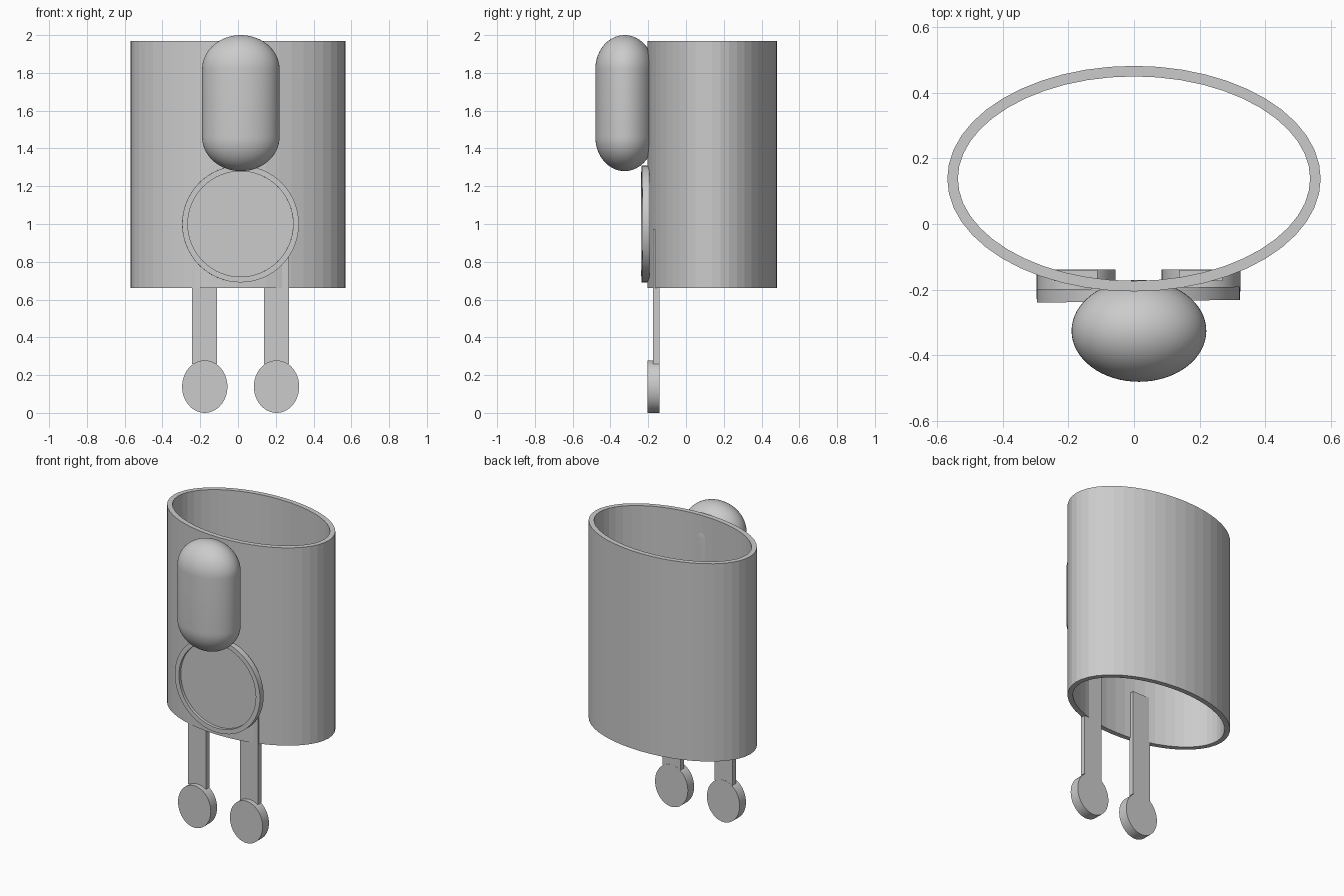
import bpy, bmesh, math
from mathutils import Matrix

if "Cube" in bpy.data.objects:
    bpy.data.objects.remove(bpy.data.objects["Cube"])


def finish(bm, name, smooth=True):
    bmesh.ops.recalc_face_normals(bm, faces=bm.faces)
    mesh = bpy.data.meshes.new(name)
    bm.to_mesh(mesh)
    bm.free()
    obj = bpy.data.objects.new(name, mesh)
    bpy.context.collection.objects.link(obj)
    if smooth:
        bpy.ops.object.select_all(action='DESELECT')
        obj.select_set(True)
        bpy.context.view_layer.objects.active = obj
        bpy.ops.object.shade_smooth_by_angle(angle=math.radians(30))
    return obj


def cylinder(rx, ry, depth, sides, caps=True):
    bm = bmesh.new()
    bmesh.ops.create_cone(bm, cap_ends=caps, segments=sides,
                          radius1=1, radius2=1, depth=depth)
    bmesh.ops.scale(bm, vec=(rx, ry, 1), verts=bm.verts)
    return bm


def box(name, lo, hi):
    bm = bmesh.new()
    bmesh.ops.create_cube(bm, size=1)
    bmesh.ops.scale(bm, vec=[b - a for a, b in zip(lo, hi)], verts=bm.verts)
    bmesh.ops.translate(bm, vec=[(a + b) / 2 for a, b in zip(lo, hi)], verts=bm.verts)
    return finish(bm, name, smooth=False)


FACE_FRONT = Matrix.Rotation(math.pi / 2, 4, 'X')   # local +z becomes -y

# Open oval tube with an even wall
tube = finish(cylinder(0.568, 0.343, 1.31, 48, caps=False), "oval_tube", smooth=False)
tube.location = (0, 0.138, 1.315)
wall = tube.modifiers.new("wall", 'SOLIDIFY')
wall.thickness = 0.032
wall.offset = -1
wall.use_even_offset = True

# Capsule on the front: half-profile spun round z, then squashed to an oval
bm = bmesh.new()
arc = [math.radians(90 - 6 * i) for i in range(16)]
top = [(math.cos(a), 1.82 + 0.18 * math.sin(a)) for a in arc]
bottom = [(r, 3.28 - z) for r, z in reversed(top)]
verts = [bm.verts.new((r, 0, z)) for r, z in top + bottom]
edges = [bm.edges.new(pair) for pair in zip(verts, verts[1:])]
bmesh.ops.spin(bm, geom=verts + edges, axis=(0, 0, 1), cent=(0, 0, 0),
               angle=2 * math.pi, steps=64, use_duplicate=False)
bmesh.ops.remove_doubles(bm, verts=bm.verts, dist=0.0005)
bmesh.ops.scale(bm, vec=(0.205, 0.155, 1), verts=bm.verts)
finish(bm, "front_capsule").location = (0.015, -0.325, 0)

# Round plate with a raised rim, turned very slightly
bm = cylinder(0.309, 0.309, 0.04, 64)
front = max(bm.faces, key=lambda f: f.calc_center_median().z)
bmesh.ops.inset_region(bm, faces=[front], thickness=0.03)
pushed = bmesh.ops.extrude_face_region(bm, geom=[front])["geom"]
bmesh.ops.delete(bm, geom=[front], context='FACES')
bmesh.ops.translate(bm, vec=(0, 0, -0.02),
                    verts=[v for v in pushed if isinstance(v, bmesh.types.BMVert)])
bmesh.ops.transform(bm, matrix=Matrix.Rotation(0.014, 4, 'Z') @ FACE_FRONT, verts=bm.verts)
finish(bm, "rimmed_plate").location = (0.013, -0.215, 1.0)

# Flat legs with oval feet
for side, leg_x, foot_x in (("left", -0.177, -0.176), ("right", 0.203, 0.204)):
    box(side + "_leg", (leg_x - 0.066, -0.174, 0.26), (leg_x + 0.066, -0.14, 0.97))
    bm = cylinder(0.12, 0.139, 0.066, 48)
    bmesh.ops.transform(bm, matrix=FACE_FRONT, verts=bm.verts)
    finish(bm, side + "_foot").location = (foot_x, -0.172, 0.139)
